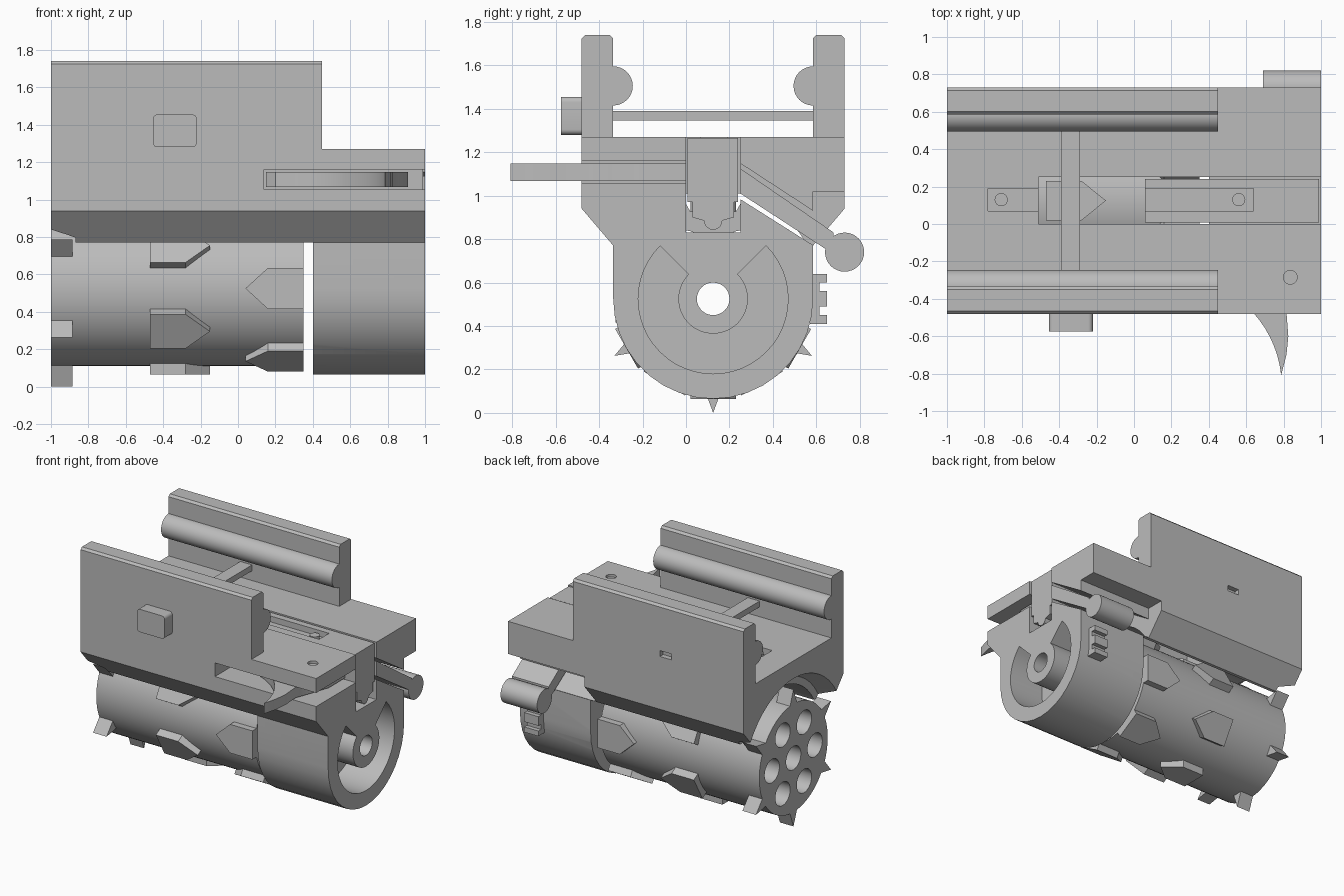
import bpy, bmesh, math
from mathutils import Matrix, Vector

cube = bpy.data.objects.get("Cube")
if cube:
    bpy.data.objects.remove(cube, do_unlink=True)

grey = bpy.data.materials.new("plain_grey")
grey.use_nodes = True
grey.diffuse_color = (0.5, 0.5, 0.5, 1)
grey.node_tree.nodes["Principled BSDF"].inputs["Base Color"].default_value = (0.5, 0.5, 0.5, 1)

CY, CZ = 0.125, 0.525          # drum axis


def arc(cx, cy, r, a0, a1, n):
    """Points along an arc, angles in degrees."""
    steps = [math.radians(a0 + (a1 - a0) * i / n) for i in range(n + 1)]
    return [(cx + r * math.cos(a), cy + r * math.sin(a)) for a in steps]


def circle(cx, cy, r, n=32):
    return arc(cx, cy, r, 0, 360, n)[:-1]


def rect(u0, u1, v0, v1):
    return [(u0, v0), (u1, v0), (u1, v1), (u0, v1)]


def prism(name, pts, axis, a, b, pts_end=None):
    """Extrude a 2D profile along an axis; an end profile makes it taper."""
    def place(p, d):
        return {"x": (d, p[0], p[1]), "y": (p[0], d, p[1]), "z": (p[0], p[1], d)}[axis]
    bm = bmesh.new()
    lo = [bm.verts.new(place(p, a)) for p in pts]
    hi = [bm.verts.new(place(p, b)) for p in (pts_end or pts)]
    bm.faces.new(lo)
    bm.faces.new(hi)
    for i in range(len(pts)):
        j = (i + 1) % len(pts)
        bm.faces.new((lo[i], lo[j], hi[j], hi[i]))
    bmesh.ops.recalc_face_normals(bm, faces=bm.faces)
    mesh = bpy.data.meshes.new(name)
    bm.to_mesh(mesh)
    bm.free()
    mesh.materials.append(grey)
    ob = bpy.data.objects.new(name, mesh)
    bpy.context.collection.objects.link(ob)
    return ob


def combine(ob, others, operation="DIFFERENCE"):
    """Boolean the others into ob, then discard them."""
    for other in others:
        mod = ob.modifiers.new("cut", "BOOLEAN")
        mod.operation, mod.object, mod.solver = operation, other, "EXACT"
    bpy.context.view_layer.update()
    dg = bpy.context.evaluated_depsgraph_get()
    mesh = bpy.data.meshes.new_from_object(ob.evaluated_get(dg))
    ob.modifiers.clear()
    ob.data = mesh
    mesh.materials.clear()
    mesh.materials.append(grey)
    for other in others:
        bpy.data.objects.remove(other, do_unlink=True)
    return ob


def around(ob, degrees):
    """Turn a part whose local z is radial to an angle on the drum."""
    ob.data.transform(Matrix.Translation(Vector((0, CY, CZ)))
                      @ Matrix.Rotation(math.radians(degrees - 90), 4, "X"))
    return ob


# Main frame with chamfered lower edges, and the round rear housing
frame = prism("frame", [(-0.48, 1.27), (-0.48, 0.94), (-0.335, 0.77), (0.585, 0.77),
                        (0.73, 0.94), (0.73, 1.27)], "x", -1, 1)
housing = prism("housing", [(-0.335, 0.8)] + arc(CY, CZ, 0.46, 180, 360, 18) + [(0.585, 0.8)],
                "x", 0.4, 1)
combine(frame, [housing], "UNION")

ring_recess = arc(CY, CZ, 0.345, 135, 405, 36) + arc(CY, CZ, 0.16, 405, 135, 36)
combine(frame, [
    prism("arch_cut", circle(CY, CZ, 0.5, 48), "x", -1.1, 0.4),
    prism("tooth_relief_cut", circle(CY, CZ, 0.61, 48), "x", -1.001, -0.87,
          circle(CY, CZ, 0.555, 48)),
    prism("bar_slot_cut", rect(0, 0.25, 0.83, 1.4), "x", 0.39, 1.1),
    prism("window_cut", rect(-0.51, 0.395, 0, 0.25), "z", 0.8, 1.4),
    prism("trigger_slot_cut", rect(0.14, 1.1, -0.6, 0.01), "z", 1.055, 1.16),
    prism("arm_cut", [(0.24, 1.155), (0.585, 0.93), (0.585, 1.02), (0.9, 1.02),
                      (0.9, 0.772), (0.585, 0.772), (0.24, 0.99)], "x", 0.35, 1.1),
    prism("ring_cut", ring_recess, "x", 0.7, 1.1),
    prism("axle_cut", circle(CY, CZ, 0.075), "x", 0.3, 1.1),
    prism("groove_cut", rect(-0.78, -0.45, 0.07, 0.19), "z", 1.22, 1.4),
    prism("pin_hole_cut", circle(0.835, -0.285, 0.037, 20), "z", 1.25, 1.4),
])

# Side walls with chamfered tops, and the round rails on their inner faces
for side, y0, y1, inner in (("right", -0.48, -0.335, -0.335), ("left", 0.585, 0.73, 0.585)):
    c = 0.016
    wall = prism(side + "_wall", [(y0, 1.27), (y1, 1.27), (y1, 1.74 - c), (y1 - c, 1.74),
                                  (y0 + c, 1.74), (y0, 1.74 - c)], "x", -1, 0.45)
    if side == "left":
        combine(wall, [prism("socket_cut", rect(-0.39, -0.29, 1.345, 1.39), "y", 0.5, 0.8)])
    prism(side + "_rail", circle(inner, 1.505, 0.09), "x", -1, 0.45)

# Cross bar with its push button
prism("cross_bar", rect(-0.39, -0.29, 1.345, 1.39), "y", -0.48, 0.69)
r = 0.025
button = (arc(-0.22 - r, 1.455 - r, r, 0, 90, 5) + arc(-0.455 + r, 1.455 - r, r, 90, 180, 5)
          + arc(-0.455 + r, 1.28 + r, r, 180, 270, 5) + arc(-0.22 - r, 1.28 + r, r, 270, 360, 5))
prism("push_button", button, "y", -0.575, -0.48)

# Central sliding bar with a ridge beneath, and the grooved top
bar = prism("slide_bar", [(0.008, 1.265), (0.008, 0.97), (0.03, 0.97), (0.03, 0.9)]
            + arc(CY, 0.885, 0.042, 180, 360, 10)
            + [(0.22, 0.9), (0.22, 0.97), (0.24, 0.97), (0.24, 1.265)], "x", 0.06, 0.99)
combine(bar, [
    prism("bar_groove_cut", rect(-0.1, 0.64, 0.07, 0.19), "z", 1.22, 1.4),
    prism("bar_arch_cut", circle(CY, CZ, 0.5, 48), "x", -0.1, 0.4),
])
for name, x in (("front_pin", -0.71), ("rear_pin", 0.56)):
    prism(name, circle(x, 0.13, 0.035, 20), "z", 1.2, 1.255)

# Curved trigger
trigger_front = arc(0.2, -0.87, 0.59, 90, 6, 16)
prism("trigger", [(0.15, 0), (0.15, -0.24)] + trigger_front
      + [(0.815, -0.7), (0.825, -0.6), (0.815, -0.47), (0.86, -0.35), (0.91, -0.2), (0.91, 0)],
      "z", 1.068, 1.148)

# Slanted arm with its rod
prism("rod_arm", [(0.25, 1.125), (0.68, 0.83), (0.68, 0.73), (0.25, 1.01)], "x", 0.69, 1)
prism("rod", circle(0.73, 0.74, 0.09), "x", 0.69, 1)

# Ribbed catch on the housing side
prism("side_catch", [(0.57, 0.41), (0.648, 0.41), (0.648, 0.45), (0.615, 0.45), (0.615, 0.49),
                     (0.648, 0.49), (0.648, 0.56), (0.615, 0.56), (0.615, 0.6), (0.648, 0.6),
                     (0.648, 0.64), (0.57, 0.64)], "x", 0.8, 0.92)

# Drum with a central bore and six chambers
drum = prism("drum", circle(CY, CZ, 0.415, 60), "x", -1, 0.35)
bores = [prism("bore_cut", circle(CY, CZ, 0.09, 24), "x", -1.1, 0.5)]
for y, z in circle(CY, CZ, 0.26, 6):
    bores.append(prism("chamber_cut", circle(y, z, 0.09, 24), "x", -1.1, 0.5))
combine(drum, bores)

# Raised arrow lugs and edge teeth around the drum
for i in range(6):
    front = [(-0.47, -0.105), (-0.28, -0.105), (-0.15, 0), (-0.28, 0.105), (-0.47, 0.105)]
    rear = [(0.35, -0.11), (0.16, -0.11), (0.04, 0), (0.16, 0.11), (0.35, 0.11)]
    around(prism(f"front_lug_{i + 1}", front, "z", 0.38, 0.46), 30 + 60 * i)
    around(prism(f"rear_lug_{i + 1}", rear, "z", 0.38, 0.45), 60 * i)
    around(prism(f"tooth_{i + 1}", [(-0.05, 0.39), (0.05, 0.39), (0, 0.525)], "x", -1, -0.885),
           30 + 60 * i)

# Smooth the round parts, keep hard edges
bpy.ops.object.select_all(action="DESELECT")
for ob in bpy.context.collection.objects:
    if ob.type == "MESH":
        ob.select_set(True)
        bpy.context.view_layer.objects.active = ob
bpy.ops.object.shade_smooth_by_angle(angle=math.radians(30))
